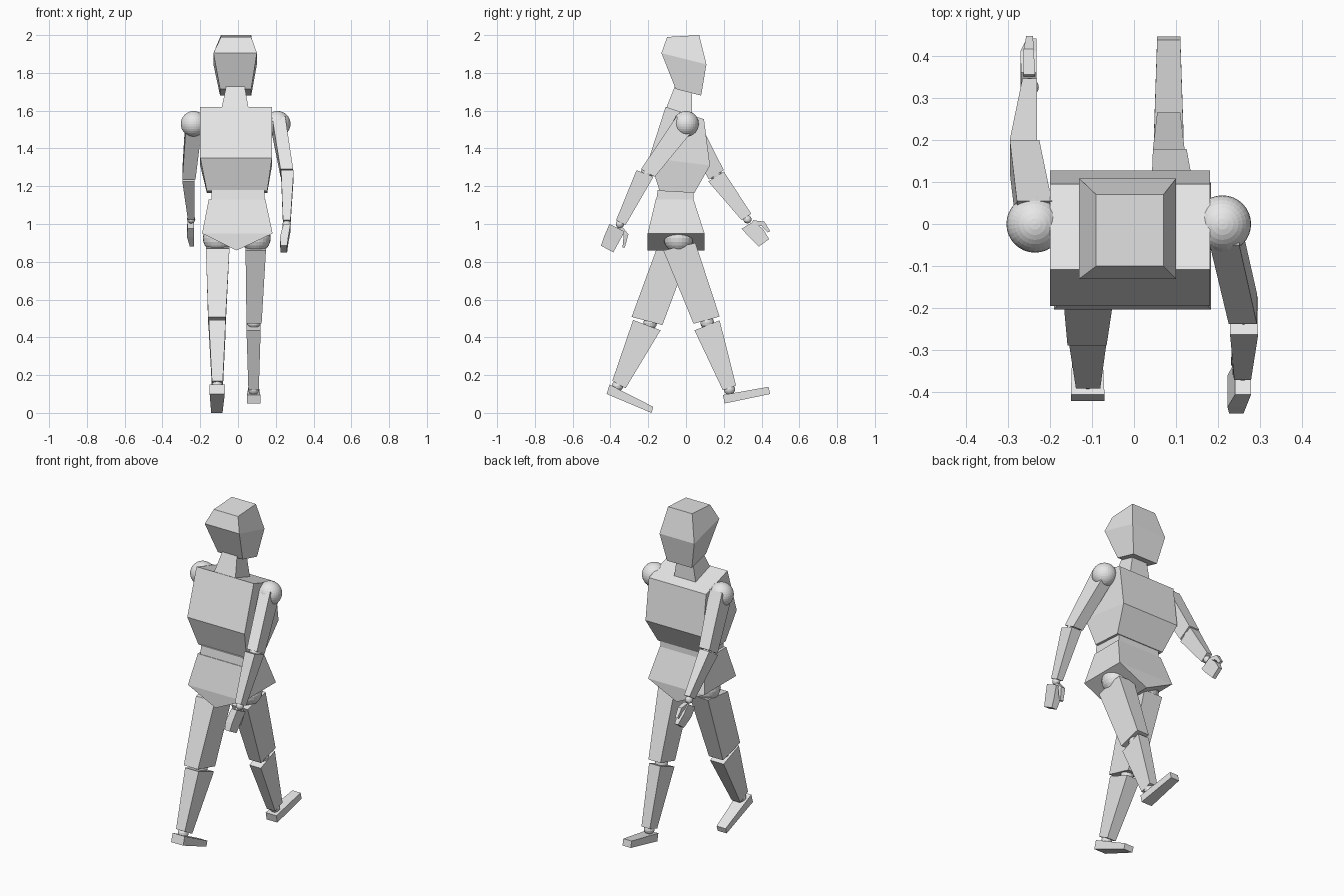
import bpy, bmesh

grey = bpy.data.materials.new("light_grey")
grey.diffuse_color = (0.8, 0.8, 0.8, 1)


def finish(name, bm):
    bmesh.ops.recalc_face_normals(bm, faces=bm.faces)
    me = bpy.data.meshes.new(name)
    bm.to_mesh(me)
    bm.free()
    me.materials.append(grey)
    ob = bpy.data.objects.new(name, me)
    bpy.context.collection.objects.link(ob)
    return ob


def block(name, *rings):
    """Four-sided loft; each ring is (y, z) rear edge, (y, z) front edge, (x0, x1)."""
    bm = bmesh.new()
    loops = []
    for (ya, za), (yb, zb), (x0, x1) in rings:
        pts = ((x0, ya, za), (x1, ya, za), (x1, yb, zb), (x0, yb, zb))
        loops.append([bm.verts.new(p) for p in pts])
    for a, b in zip(loops, loops[1:]):
        for i in range(4):
            j = (i + 1) % 4
            bm.faces.new((a[i], a[j], b[j], b[i]))
    bm.faces.new(loops[0])
    bm.faces.new(loops[-1])
    bmesh.ops.remove_doubles(bm, verts=bm.verts, dist=0.0005)
    return finish(name, bm)


def ball(name, centre, r, seg=16):
    bm = bmesh.new()
    bmesh.ops.create_uvsphere(bm, u_segments=seg, v_segments=seg // 2, radius=r)
    bmesh.ops.translate(bm, verts=bm.verts, vec=centre)
    return finish(name, bm)


# Head and neck
block("head",
      ((-0.10, 1.99), (0.07, 2.0), (-0.09, 0.07)),
      ((-0.13, 1.905), (0.108, 1.845), (-0.13, 0.10)),
      ((-0.055, 1.715), (0.08, 1.68), (-0.095, 0.07)))
block("neck",
      ((-0.055, 1.74), (0.03, 1.72), (-0.06, 0.033)),
      ((-0.11, 1.60), (0.033, 1.56), (-0.09, 0.058)))

# Trunk
block("chest",
      ((-0.108, 1.62), (0.095, 1.555), (-0.2, 0.18)),
      ((-0.195, 1.35), (0.127, 1.31), (-0.2, 0.18)),
      ((-0.14, 1.175), (0.045, 1.165), (-0.165, 0.155)))
block("waist",
      ((-0.15, 1.18), (0.04, 1.18), (-0.14, 0.14)),
      ((-0.158, 1.12), (0.04, 1.12), (-0.14, 0.14)))
block("pelvis",
      ((-0.16, 1.13), (0.04, 1.13), (-0.155, 0.145)),
      ((-0.203, 0.95), (0.098, 0.95), (-0.19, 0.183)),
      ((-0.203, 0.86), (0.098, 0.86), (-0.007, -0.007)))

# Right leg, swung forward
ball("right_hip", (0.095, -0.04, 0.925), 0.078, 24)
block("right_thigh",
      ((-0.12, 0.86), (0.05, 0.90), (0.04, 0.148)),
      ((0.04, 0.472), (0.178, 0.51), (0.045, 0.125)))
ball("right_knee", (0.113, 0.482, 0.0), 0.001).hide_render = True
bpy.data.objects.remove(bpy.data.objects["right_knee"])
ball("right_knee", (0.085, 0.112, 0.478), 0.036)
block("right_shin",
      ((0.045, 0.437), (0.178, 0.49), (0.045, 0.12)),
      ((0.195, 0.12), (0.265, 0.145), (0.055, 0.11)))
ball("right_ankle", (0.083, 0.23, 0.125), 0.03)
block("right_foot",
      ((0.195, 0.095), (0.205, 0.05), (0.047, 0.118)),
      ((0.437, 0.138), (0.445, 0.10), (0.055, 0.11)))

# Left leg, trailing
ball("left_hip", (-0.108, -0.04, 0.925), 0.078, 24)
block("left_thigh",
      ((-0.155, 0.87), (0.035, 0.89), (-0.17, -0.045)),
      ((-0.288, 0.508), (-0.125, 0.465), (-0.158, -0.065)))
ball("left_knee", (-0.11, -0.19, 0.475), 0.036)
block("left_shin",
      ((-0.28, 0.492), (-0.135, 0.437), (-0.155, -0.065)),
      ((-0.39, 0.17), (-0.32, 0.13), (-0.138, -0.08)))
ball("left_ankle", (-0.11, -0.362, 0.143), 0.03)
block("left_foot",
      ((-0.405, 0.15), (-0.42, 0.10), (-0.15, -0.07)),
      ((-0.173, 0.032), (-0.183, 0.0), (-0.142, -0.082)))

# Right arm, swung back
ball("right_shoulder", (0.21, 0.0, 1.53), 0.068, 32)
block("right_upper_arm",
      ((-0.05, 1.57), (0.02, 1.475), (0.18, 0.25)),
      ((-0.238, 1.29), (-0.165, 1.25), (0.225, 0.292)))
ball("right_elbow", (0.26, -0.208, 1.268), 0.032)
block("right_forearm",
      ((-0.262, 1.285), (-0.172, 1.25), (0.228, 0.295)),
      ((-0.37, 1.02), (-0.32, 0.995), (0.238, 0.278)))
ball("right_wrist", (0.258, -0.35, 1.0), 0.022)
block("right_hand",
      ((-0.405, 1.0), (-0.325, 0.96), (0.24, 0.278)),
      ((-0.435, 0.93), (-0.36, 0.895), (0.222, 0.266)),
      ((-0.45, 0.885), (-0.385, 0.85), (0.226, 0.26)))
block("right_thumb",
      ((-0.365, 0.98), (-0.345, 0.995), (0.235, 0.265)),
      ((-0.33, 0.942), (-0.305, 0.945), (0.232, 0.26)),
      ((-0.336, 0.875), (-0.324, 0.875), (0.23, 0.25)))

# Left arm, swung forward
ball("left_shoulder", (-0.235, 0.0, 1.53), 0.068, 32)
block("left_upper_arm",
      ((-0.02, 1.475), (0.055, 1.57), (-0.278, -0.195)),
      ((0.122, 1.235), (0.2, 1.285), (-0.295, -0.225)))
ball("left_elbow", (-0.26, 0.16, 1.258), 0.032)
block("left_forearm",
      ((0.118, 1.225), (0.2, 1.278), (-0.295, -0.23)),
      ((0.295, 1.02), (0.345, 1.055), (-0.265, -0.23)))
ball("left_wrist", (-0.248, 0.325, 1.025), 0.022)
block("left_hand",
      ((0.295, 0.975), (0.36, 1.015), (-0.268, -0.232)),
      ((0.335, 0.93), (0.41, 0.97), (-0.27, -0.232)),
      ((0.385, 0.88), (0.44, 0.92), (-0.255, -0.232)))
block("left_thumb",
      ((0.345, 0.995), (0.355, 1.02), (-0.262, -0.235)),
      ((0.4, 0.99), (0.415, 1.012), (-0.262, -0.238)),
      ((0.432, 0.955), (0.446, 0.962), (-0.256, -0.24)))
